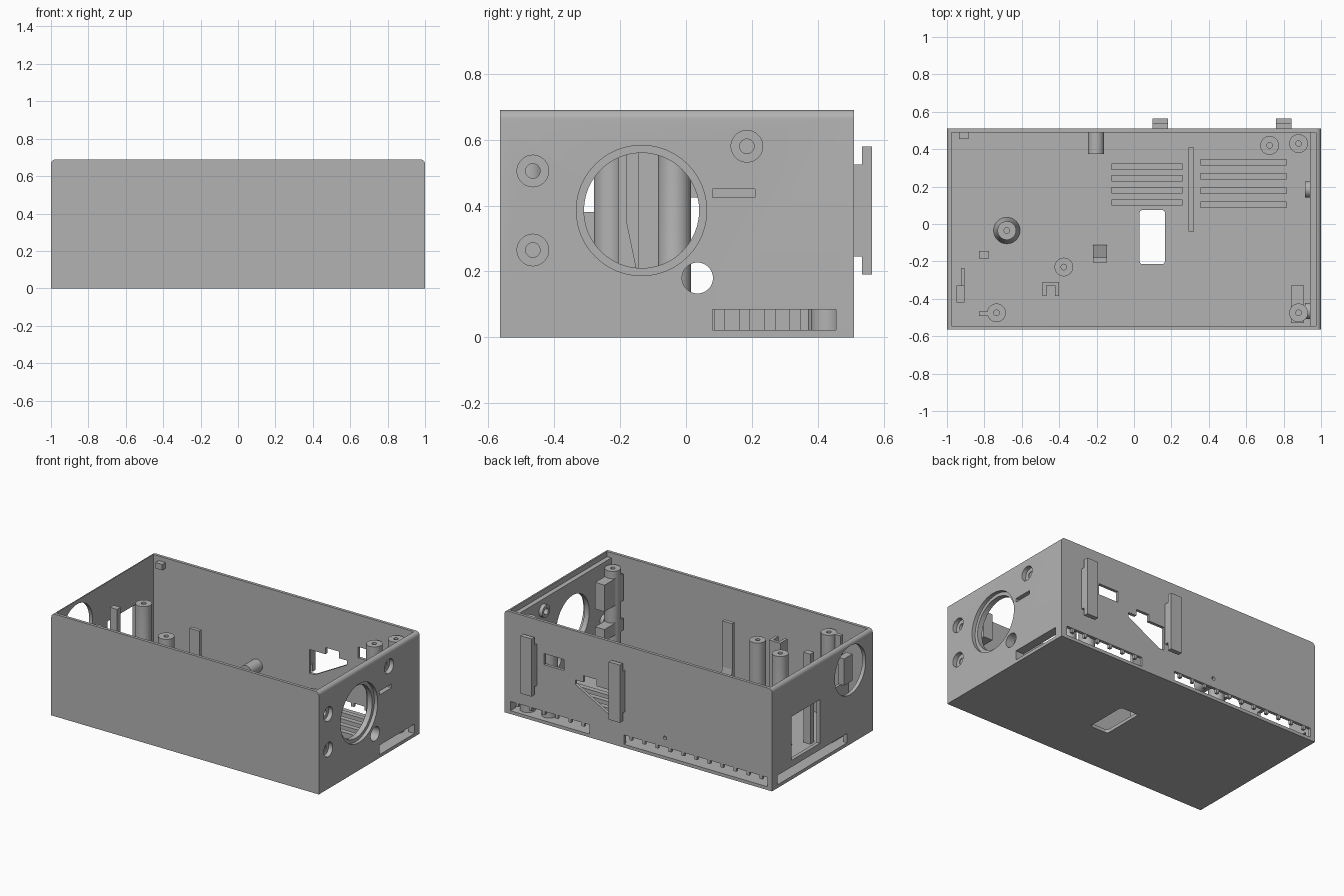
import bpy, bmesh, math
from mathutils import Matrix, Vector

if "Cube" in bpy.data.objects:
    bpy.data.objects.remove(bpy.data.objects["Cube"], do_unlink=True)

grey = bpy.data.materials.new("plain grey")
grey.use_nodes = True
GREY = (0.45, 0.45, 0.45, 1)
grey.diffuse_color = GREY
grey.node_tree.nodes["Principled BSDF"].inputs["Base Color"].default_value = GREY


def smooth_by_angle(ob):
    bpy.ops.object.select_all(action='DESELECT')
    ob.select_set(True)
    bpy.context.view_layer.objects.active = ob
    bpy.ops.object.shade_smooth_by_angle(angle=math.radians(30))


def finish(name, bm, smooth=False):
    bmesh.ops.recalc_face_normals(bm, faces=bm.faces)
    mesh = bpy.data.meshes.new(name)
    bm.to_mesh(mesh)
    bm.free()
    mesh.materials.append(grey)
    ob = bpy.data.objects.new(name, mesh)
    bpy.context.collection.objects.link(ob)
    if smooth:
        smooth_by_angle(ob)
    return ob


def box(name, x, y, z, round_axis=None, radius=0.0, top_only=False):
    bm = bmesh.new()
    size = Vector((x[1] - x[0], y[1] - y[0], z[1] - z[0]))
    mid = Vector((sum(x) / 2, sum(y) / 2, sum(z) / 2))
    bmesh.ops.create_cube(bm, size=1, matrix=Matrix.Translation(mid) @ Matrix.Diagonal(size).to_4x4())
    if round_axis is not None:
        edges = []
        for e in bm.edges:
            a, b = e.verts
            along = abs((a.co - b.co).normalized()[round_axis]) > 0.9
            if along and (not top_only or a.co.z > mid.z):
                edges.append(e)
        bmesh.ops.bevel(bm, geom=edges, offset=radius, segments=6, profile=0.5, affect='EDGES')
    return finish(name, bm)


def cylinder(name, centre, radius, length, axis, smooth=False):
    turn = Matrix.Rotation(math.pi / 2, 4, 'Y' if axis == 'X' else 'X')
    bm = bmesh.new()
    bmesh.ops.create_cone(bm, cap_ends=True, segments=48, radius1=radius, radius2=radius,
                          depth=length, matrix=Matrix.Translation(centre) @ turn)
    return finish(name, bm, smooth)


def prism(name, points, start, end, place):
    """Solid from a 2D outline; place(u, v, w) gives the 3D position."""
    bm = bmesh.new()
    near, far = [[bm.verts.new(place(u, v, w)) for u, v in points] for w in (start, end)]
    bm.faces.new(near)
    bm.faces.new(far)
    for i in range(len(points)):
        j = (i + 1) % len(points)
        bm.faces.new((near[i], near[j], far[j], far[i]))
    return finish(name, bm)


def lathe(name, profile, place):
    """Turn (radius, height) points round an axis, closing both ends."""
    bm = bmesh.new()
    n = 32
    angles = [2 * math.pi * i / n for i in range(n)]
    rings = [[bm.verts.new(place(r * math.cos(t), r * math.sin(t), h)) for t in angles] for r, h in profile]
    for a, b in zip(rings, rings[1:]):
        for i in range(n):
            j = (i + 1) % n
            bm.faces.new((a[i], a[j], b[j], b[i]))
    bm.faces.new(rings[0])
    bm.faces.new(rings[-1])
    return finish(name, bm, True)


# Case body and its cavity
case = box("case_body", (-1, 1), (-0.565, 0.51), (0, 0.69), 1, 0.026, True)
cuts = [box("cavity", (-0.975, 0.94), (-0.545, 0.49), (0.022, 0.8)),
        box("rim_step", (0.9, 0.972), (-0.545, 0.49), (0.655, 0.8)),
        box("floor_window", (0.03, 0.165), (-0.215, 0.075), (-0.1, 0.1), 2, 0.015)]

# Right wall openings
SCREWS = [(-0.465, 0.505), (-0.465, 0.265), (0.185, 0.58)]
SLOT = (0.022, 0.085)
for r, x, length in ((0.175, 0.95, 0.3), (0.198, 1.0, 0.05)):
    cuts.append(cylinder("port", (x, -0.135, 0.385), r, length, 'X'))
cuts.append(cylinder("small_port", (0.97, 0.035, 0.18), 0.047, 0.2, 'X'))
for y, z in SCREWS:
    cuts.append(cylinder("screw_sink", (1, y, z), 0.048, 0.06, 'X'))
    cuts.append(cylinder("screw_hole", (0.97, y, z), 0.022, 0.2, 'X'))
cuts.append(box("card_slot", (0.9, 1.1), (0.08, 0.21), (0.425, 0.45)))
cuts.append(box("right_vent", (0.9, 1.1), (0.08, 0.455), SLOT))

# Left wall openings
cuts.append(box("left_window", (-1.1, -0.9), (0.0, 0.3), (0.13, 0.425)))
cuts.append(cylinder("left_port", (-1, -0.325, 0.5), 0.165, 0.2, 'X'))
cuts.append(box("left_vent", (-1.1, -0.9), (-0.29, 0.45), SLOT))

# Back wall openings
cuts.append(box("back_window", (0.555, 0.705), (0.4, 0.6), (0.4, 0.475)))
cuts.append(prism("back_cutout", [(0.47, 0.36), (0.41, 0.36), (0.41, 0.405), (0.31, 0.405), (0.31, 0.36),
                                  (0.19, 0.36), (0.19, 0.2), (0.23, 0.2), (0.47, 0.33)],
                  0.4, 0.6, lambda u, v, w: (u, w, v)))
VENTS = [(0.365, 0.955, 6), (-0.965, 0.107, 11)]
for a, b, n in VENTS:
    cuts.append(box("back_vent", (a, b), (0.4, 0.6), SLOT))
cuts.append(cylinder("pin_hole", (-0.2, 0.5, 0.147), 0.012, 0.2, 'Y'))

# Cut all openings, then drop the cutters
for c in cuts:
    c.hide_render = True
    m = case.modifiers.new(c.name, 'BOOLEAN')
    m.operation = 'DIFFERENCE'
    m.solver = 'EXACT'
    m.object = c
bpy.context.view_layer.update()
graph = bpy.context.evaluated_depsgraph_get()
cut_mesh = bpy.data.meshes.new_from_object(case.evaluated_get(graph))
case.modifiers.clear()
case.data = cut_mesh
for c in cuts:
    bpy.data.objects.remove(c, do_unlink=True)
smooth_by_angle(case)

# Small teeth hanging in the back vents
for a, b, n in VENTS:
    for i in range(n):
        x = a + (b - a) * (i + 0.5) / n
        box("vent_tooth", (x - 0.01, x + 0.01), (0.49, 0.508), (0.06, 0.086))

# Bosses behind the right wall screws
for y, z in SCREWS[1:]:
    lathe("screw_boss", [(0.022, 0.965), (0.042, 0.965), (0.042, 0.915), (0.022, 0.915), (0.022, 0.964)],
          lambda u, v, w: (w, y + u, z + v))

# Mounting rails on the back
for x in (0.14, 0.8):
    box("rail_stem", (x - 0.042, x + 0.042), (0.505, 0.535), (0.245, 0.525))
    box("rail_head", (x - 0.042, x + 0.042), (0.535, 0.565), (0.19, 0.58))

# Screw posts with blind holes, one of them flared at the foot
for x, y, h, flare in ((-0.375, -0.23, 0.575, 0), (-0.735, -0.475, 0.63, 0), (0.725, 0.42, 0.57, 0),
                       (0.88, 0.43, 0.64, 0), (0.88, -0.475, 0.63, 0), (-0.68, -0.035, 0.64, 0.022)):
    lathe("screw_post", [(0.05 + flare, 0.018), (0.05, 0.1), (0.05, h), (0.015, h), (0.015, h - 0.15)],
          lambda u, v, w: (x + u, y + v, w))

# Floor ribs
for x, ys in (((-0.12, 0.26), (0.115, 0.18, 0.245, 0.307)), ((0.355, 0.815), (0.102, 0.178, 0.255, 0.33))):
    for y in ys:
        box("floor_rib", x, (y - 0.017, y + 0.017), (0.015, 0.1))
box("divider_rib", (0.292, 0.322), (-0.04, 0.408), (0.015, 0.1))

# Tall support with gusset
box("support_plate", (-0.22, -0.145), (-0.205, -0.18), (0.015, 0.66))
prism("support_gusset", [(-0.18, 0.015), (-0.11, 0.015), (-0.18, 0.35)], -0.22, -0.145,
      lambda u, v, w: (w, u, v))

# Cable clip, open to the front
for x in (-0.478, -0.412):
    box("clip_arm", (x - 0.01, x + 0.01), (-0.385, -0.31), (0.015, 0.55))
box("clip_back", (-0.468, -0.422), (-0.33, -0.31), (0.015, 0.55))

# Board holders near the left wall
for y, w in ((-0.165, 0.02), (-0.48, 0.012)):
    box("board_holder", (-0.828, -0.775), (y - w, y + w), (0.015, 0.63))
box("holder_plate", (-0.925, -0.905), (-0.42, -0.235), (0.015, 0.38))
box("holder_tab", (-0.95, -0.905), (-0.42, -0.33), (0.38, 0.56))
box("corner_nub", (-0.935, -0.885), (0.455, 0.492), (0.62, 0.66))

# Cylinder boss on the back wall
cylinder("back_boss", (-0.203, 0.433, 0.147), 0.043, 0.116, 'Y', True)

# Ledges beside the front right post
for z in ((0.4, 0.58), (0.2, 0.28)):
    box("post_ledge", (0.84, 0.91), (-0.53, -0.33), z)
